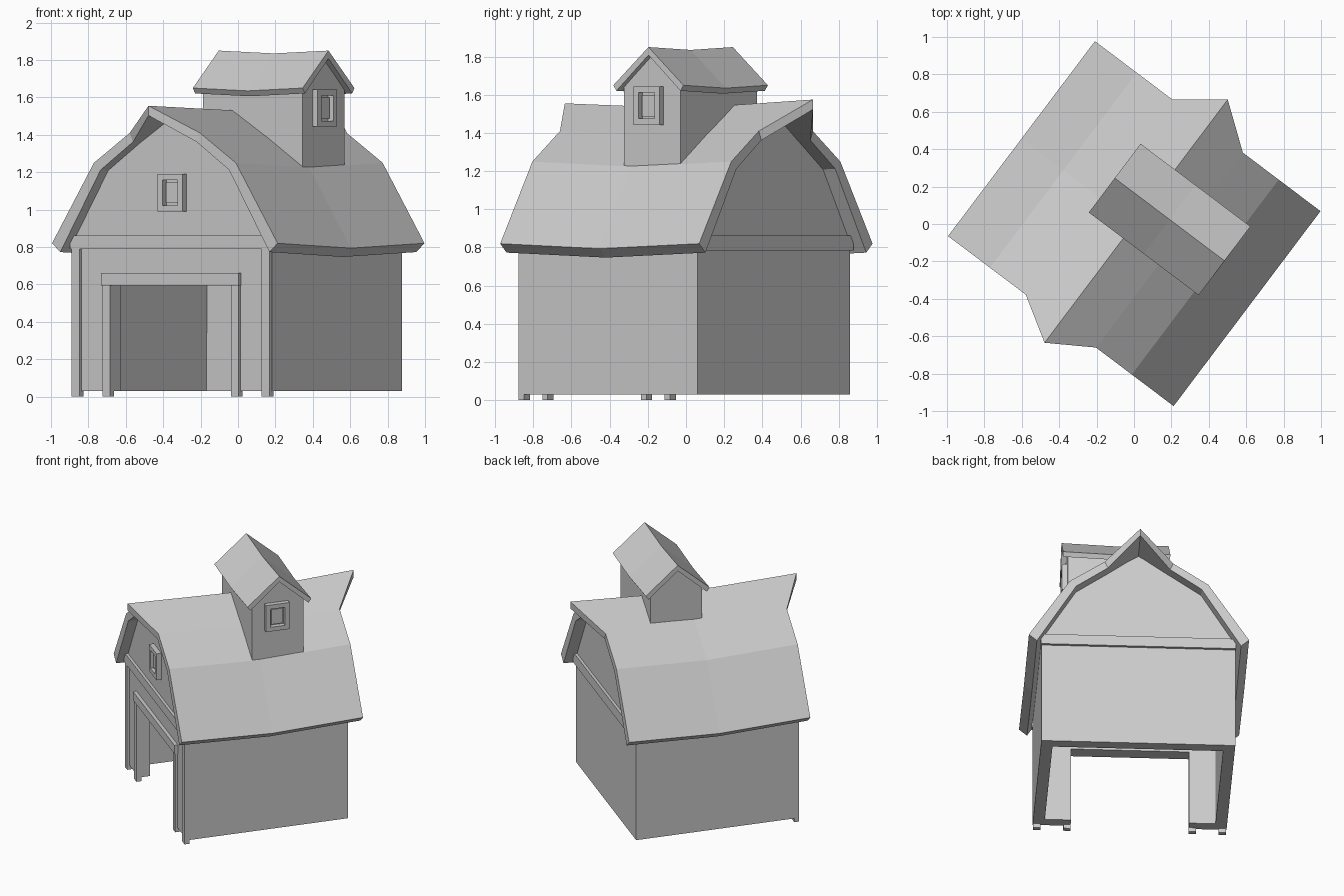
import bpy, bmesh
from math import radians
from mathutils import Matrix

if "Cube" in bpy.data.objects:
    bpy.data.objects.remove(bpy.data.objects["Cube"])

# Everything is built in barn axes (x across, y along ridge), then turned
TURN = Matrix.Rotation(radians(-37), 4, 'Z')


def finish(name, bm):
    bmesh.ops.recalc_face_normals(bm, faces=bm.faces)
    me = bpy.data.meshes.new(name)
    bm.to_mesh(me)
    bm.free()
    ob = bpy.data.objects.new(name, me)
    bpy.context.collection.objects.link(ob)
    ob.matrix_world = TURN
    return ob


def box(name, x0, x1, y0, y1, z0, z1):
    bm = bmesh.new()
    bmesh.ops.create_cube(bm, size=1)
    for v in bm.verts:
        v.co.x = x0 + (v.co.x + .5) * (x1 - x0)
        v.co.y = y0 + (v.co.y + .5) * (y1 - y0)
        v.co.z = z0 + (v.co.z + .5) * (z1 - z0)
    return finish(name, bm)


def mirrored(half):
    """Half profile from eave to ridge -> full profile."""
    return [(-a, z) for a, z in half] + [(a, z) for a, z in half[-2::-1]]


def sagging_roof(name, outer, inner, ends, tip, sag, place, lift=0):
    """Roof shell: three sections, ridge pushed out by tip, middle lowered."""
    o, i = mirrored(outer), mirrored(inner)
    n, mid = len(o), len(o) // 2
    ring = o + i[::-1]
    bm = bmesh.new()
    rows = []
    for k, s in enumerate((ends[0], sum(ends) / 2, ends[1])):
        row = []
        for j, (a, z) in enumerate(ring):
            t = s
            if j in (mid, 2 * n - 1 - mid):
                t += (-tip[0], 0, tip[1])[k]
                z += lift if k == 2 else 0
            row.append(bm.verts.new(place(a, t, z - (sag if k == 1 else 0))))
        rows.append(row)
    m = 2 * n
    for p, q in zip(rows, rows[1:]):
        for j in range(m):
            bm.faces.new((p[j], p[(j + 1) % m], q[(j + 1) % m], q[j]))
    for r in (rows[0], rows[-1]):
        for j in range(n - 1):
            bm.faces.new((r[j], r[j + 1], r[m - 2 - j], r[m - 1 - j]))
    return finish(name, bm)


def walls(name, half, s0, s1, place, bottom):
    """Gabled walls under a roof."""
    prof = mirrored(half)
    bm = bmesh.new()
    r = [[bm.verts.new(place(a, s, z)) for a, z in prof] for s in (s0, s1)]
    for j in range(len(prof) - 1):
        bm.faces.new((r[0][j], r[0][j + 1], r[1][j + 1], r[1][j]))
    if bottom:
        bm.faces.new((r[0][-1], r[0][0], r[1][0], r[1][-1]))
    for row in r:
        bm.faces.new(row)
    return finish(name, bm)


def window(name, c, zc, w, h, bar, place):
    """Frame of four bars and a recessed pane; place maps (along, depth) ranges."""
    for k, sgn in enumerate((-1, 1)):
        a = sorted((c + sgn * w / 2, c + sgn * (w / 2 - bar)))
        box(f"{name}_side_{k}", *place(a[0], a[1], .035), zc - h / 2, zc + h / 2)
        z = sorted((zc + sgn * h / 2, zc + sgn * (h / 2 - bar)))
        box(f"{name}_rail_{k}", *place(c - w / 2 + bar, c + w / 2 - bar, .035), *z)
    box(f"{name}_pane", *place(c - w / 2 + bar + .012, c + w / 2 - bar - .012, .018),
        zc - h / 2 + bar + .012, zc + h / 2 - bar - .012)


along_y = lambda a, s, z: (a, s, z)
CUP = .134
along_x = lambda a, s, z: (s, CUP + a, z)

# Barn walls: open-bottomed shell with door opening cut in the front
barn = walls("barn_walls",
             [(.665, .03), (.665, .835), (.43, 1.225), (.215, 1.375), (0, 1.505)],
             -.582, .575, along_y, False)
sol = barn.modifiers.new("thickness", 'SOLIDIFY')
sol.thickness = .08
sol.offset = -1
sol.use_even_offset = True
cutter = box("door_cutter", -.405, .405, -.8, -.4, -.1, .595)
cutter.hide_render = True
cutter.hide_viewport = True
cut = barn.modifiers.new("door", 'BOOLEAN')
cut.operation = 'DIFFERENCE'
cut.solver = 'EXACT'
cut.object = cutter

# Gambrel roof
sagging_roof("barn_roof",
             [(.755, .82), (.475, 1.25), (.235, 1.41), (0, 1.555)],
             [(.70, .773), (.43, 1.212), (.213, 1.362), (0, 1.503)],
             (-.65, .655), (.145, .178), .026, along_y, .02)

# Front corner posts, door posts, header
for side, s in (("left", -1), ("right", 1)):
    a, b = sorted((s * .61, s * .662))
    box(f"corner_post_{side}", a, b, -.60, -.565, 0, .79)
    a, b = sorted((s * .405, s * .455))
    box(f"door_post_{side}", a, b, -.60, -.565, 0, .6)
box("door_header", -.46, .46, -.607, -.565, .595, .66)

# Gable trim bands, front and back
box("front_band", -.67, .67, -.602, -.56, .79, .862)
box("back_band", -.67, .67, .555, .595, .785, .862)

# Front gable window
window("gable_window", .01, 1.09, .165, .2, .032,
       lambda a, b, d: (a, b, -.582 - d, -.575))

# Cupola walls, roof and window
walls("cupola_walls", [(.185, 1.2), (.185, 1.64), (0, 1.81)],
      -.195, .471, along_x, True)
sagging_roof("cupola_roof",
             [(.23, 1.65), (0, 1.85)], [(.21, 1.621), (0, 1.808)],
             (-.23, .505), (0, 0), .015, along_x)
window("cupola_window", .122, 1.543, .17, .2, .032,
       lambda a, b, d: (.465, .471 + d, a, b))
